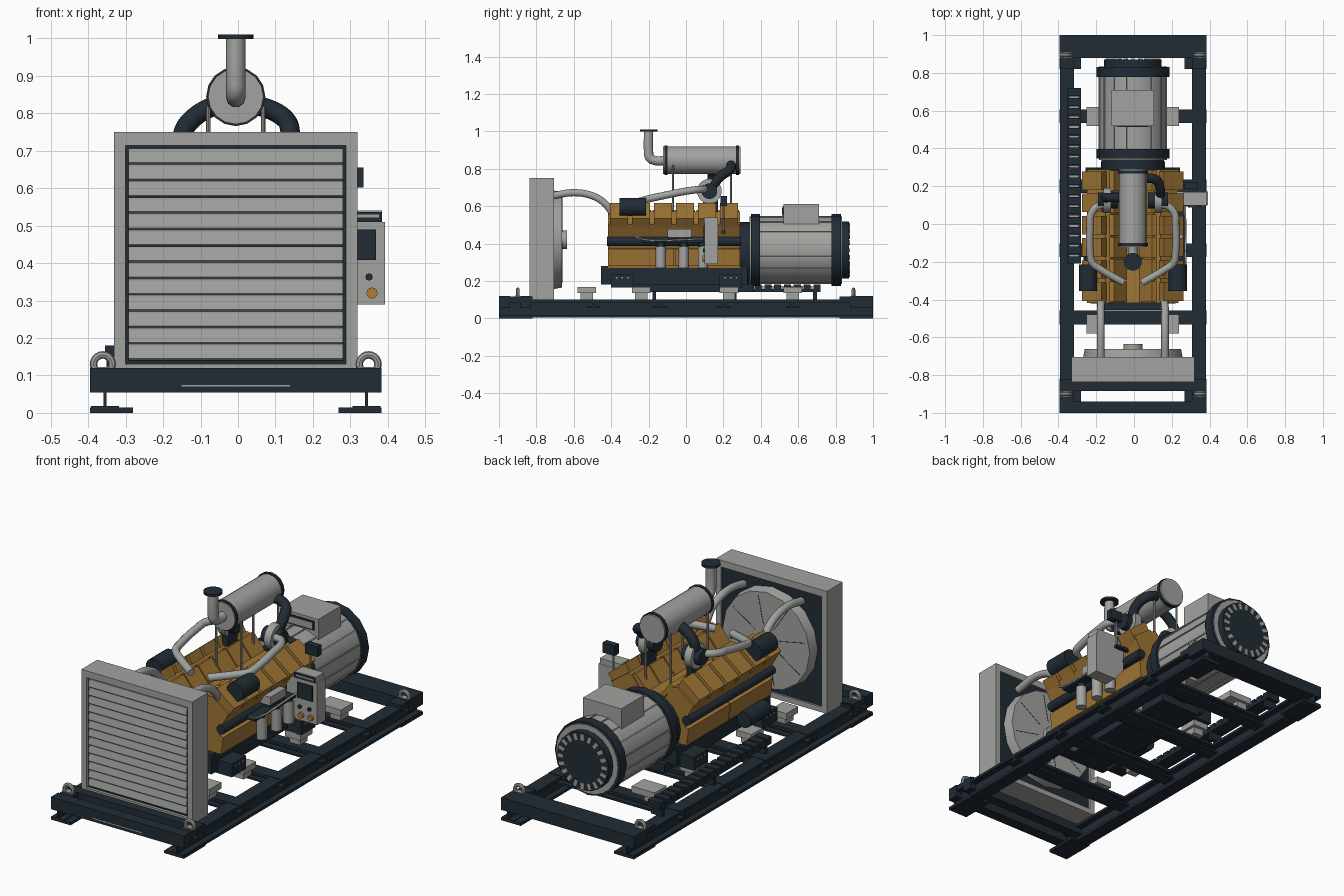
import bpy, bmesh, math
from mathutils import Vector, Matrix

CX = -0.006  # skid centre line; the control panel overhangs on +x


def material(name, rgb):
    m = bpy.data.materials.new(name)
    m.diffuse_color = (*rgb, 1)
    return m


GREY = material("light_grey", (0.36, 0.37, 0.35))
DARK = material("dark_blue", (0.015, 0.025, 0.036))
TAN = material("ochre", (0.35, 0.18, 0.035))
ORANGE = material("orange", (0.45, 0.20, 0.03))


def finish(name, bm, mat, smooth=False):
    bmesh.ops.recalc_face_normals(bm, faces=bm.faces)
    me = bpy.data.meshes.new(name)
    bm.to_mesh(me)
    bm.free()
    me.materials.append(mat)
    ob = bpy.data.objects.new(name, me)
    bpy.context.collection.objects.link(ob)
    ob.location.x = CX
    if smooth:
        bpy.ops.object.select_all(action='DESELECT')
        ob.select_set(True)
        bpy.context.view_layer.objects.active = ob
        bpy.ops.object.shade_smooth_by_angle(angle=math.radians(40))
    return ob


def boxes(name, mat, *bounds):
    """One object from boxes given as x0, x1, y0, y1, z0, z1."""
    bm = bmesh.new()
    for x0, x1, y0, y1, z0, z1 in bounds:
        mx = Matrix.LocRotScale(((x0 + x1) / 2, (y0 + y1) / 2, (z0 + z1) / 2), None,
                                (abs(x1 - x0), y1 - y0, z1 - z0))
        bmesh.ops.create_cube(bm, size=1, matrix=mx)
    return finish(name, bm, mat)


def cyl(name, mat, p0, p1, r, sides=16, r2=None):
    p0, p1 = Vector(p0), Vector(p1)
    d = p1 - p0
    bm = bmesh.new()
    mx = Matrix.Translation((p0 + p1) / 2) @ d.to_track_quat('Z', 'Y').to_matrix().to_4x4()
    bmesh.ops.create_cone(bm, cap_ends=True, segments=sides, radius1=r,
                          radius2=r if r2 is None else r2, depth=d.length, matrix=mx)
    return finish(name, bm, mat, True)


def prism(name, mat, profile, spans, s=1):
    """Extrude an x-z profile along each y span; s = -1 mirrors it."""
    bm = bmesh.new()
    for y0, y1 in spans:
        f = bm.faces.new([bm.verts.new((s * x, y0, z)) for x, z in profile])
        ext = bmesh.ops.extrude_face_region(bm, geom=[f])
        vs = [v for v in ext['geom'] if isinstance(v, bmesh.types.BMVert)]
        bmesh.ops.translate(bm, verts=vs, vec=(0, y1 - y0, 0))
    return finish(name, bm, mat)


def tube(name, mat, pts, r):
    cu = bpy.data.curves.new(name, 'CURVE')
    cu.dimensions = '3D'
    cu.bevel_depth, cu.bevel_resolution, cu.resolution_u = r, 3, 6
    cu.use_fill_caps = True
    sp = cu.splines.new('BEZIER')
    sp.bezier_points.add(len(pts) - 1)
    for bp, p in zip(sp.bezier_points, pts):
        bp.co = p
        bp.handle_left_type = bp.handle_right_type = 'AUTO'
    cu.materials.append(mat)
    ob = bpy.data.objects.new(name, cu)
    bpy.context.collection.objects.link(ob)
    ob.location.x = CX
    bpy.ops.object.select_all(action='DESELECT')
    ob.select_set(True)
    bpy.context.view_layer.objects.active = ob
    bpy.ops.object.convert(target='MESH')
    bpy.ops.object.shade_smooth_by_angle(angle=math.radians(40))


# Skid: I-beam rails, end beams, cross members, feet and lifting eyes
for s in (-1, 1):
    a, b = sorted((s * 0.312, s * 0.386))
    boxes("skid_rail", DARK, (a, b, -1, 1, 0.086, 0.1), (a, b, -1, 1, 0.004, 0.018),
          (s * 0.345, s * 0.353, -1, 1, 0.01, 0.09))
    for y in (-1, 0.82):
        boxes("foot_plate", DARK, (s * 0.274, s * 0.389, y, y + 0.18, 0, 0.014))
        boxes("rail_cap", DARK, (a, b, y, y + 0.18, 0.098, 0.116))
    for y in (-0.9, 0.895):
        bpy.ops.mesh.primitive_torus_add(major_radius=0.025, minor_radius=0.01, major_segments=20,
                                         minor_segments=8, location=(CX + s * 0.355, y, 0.13),
                                         rotation=(math.pi / 2, 0, 0))
        eye = bpy.context.object
        eye.name = "lifting_eye"
        eye.data.materials.append(GREY)
        bpy.ops.object.shade_smooth_by_angle()
        boxes("eye_base", GREY, (s * 0.325, s * 0.385, y - 0.013, y + 0.013, 0.1, 0.122))
boxes("front_beam", DARK, (-0.389, 0.389, -1, -0.94, 0.055, 0.12), (-0.389, 0.389, -0.885, -0.83, 0.055, 0.12))
boxes("beam_strip", GREY, (-0.145, 0.145, -1.001, -0.99, 0.07, 0.075))
boxes("rear_beam", DARK, (-0.389, 0.389, 0.88, 1, 0.055, 0.12))
for y in (-0.495, -0.14, 0.2, 0.57):
    boxes("cross_member", DARK, (-0.386, 0.386, y - 0.036, y + 0.036, 0.088, 0.102),
          (-0.389, 0.389, y - 0.036, y + 0.036, 0.056, 0.066), (-0.386, 0.386, y - 0.008, y + 0.008, 0.06, 0.095))

# Vibration mounts
for s in (-1, 1):
    for y, x in ((-0.53, 0.155), (-0.24, 0.155), (0.23, 0.155), (0.57, 0.11)):
        boxes("mount_pad", GREY, (s * x, s * 0.245, y - 0.05, y + 0.05, 0.135, 0.168),
              (s * 0.17, s * 0.23, y - 0.033, y + 0.033, 0.1, 0.135))

# Radiator: frame, core, louvres, shroud and fan hub
X, Z0, Z1, F = 0.325, 0.102, 0.75, -0.837
boxes("radiator_frame", GREY, (-X, -0.295, F, -0.705, Z0, Z1), (0.295, X, F, -0.705, Z0, Z1),
      (-0.295, 0.295, F, -0.705, 0.714, Z1), (-0.295, 0.295, F, -0.705, Z0, 0.13))
boxes("radiator_core", DARK, (-0.295, 0.295, -0.822, -0.715, 0.13, 0.715))
for i in range(13):
    z = 0.14 + i * 0.0436
    bm = bmesh.new()
    prof = [(-0.815, z), (-0.828, z), (-0.834, z + 0.005), (-0.828, z + 0.038), (-0.828, z + 0.0434), (-0.815, z + 0.0434)]
    f = bm.faces.new([bm.verts.new((-0.287, y, zz)) for y, zz in prof])
    ext = bmesh.ops.extrude_face_region(bm, geom=[f])
    bmesh.ops.translate(bm, verts=[v for v in ext['geom'] if isinstance(v, bmesh.types.BMVert)], vec=(0.574, 0, 0))
    finish("louvre", bm, GREY)
cyl("fan_shroud", GREY, (0, -0.716, 0.42), (0, -0.662, 0.42), 0.265, 16, 0.255)
cyl("fan_hub", GREY, (0, -0.67, 0.42), (0, -0.635, 0.42), 0.05)
for i in range(8):  # thin slots between the fan blades
    slot = boxes("fan_slot", DARK, (0.08, 0.235, -0.001, 0.001, -0.0015, 0.0015))
    slot.location = (CX, -0.662, 0.42)
    slot.rotation_euler.y = i * math.tau / 8 + 0.2

# Engine: block, sump, twin banks of heads with separate covers
Y0, Y1 = -0.417, 0.288
prism("engine_block", TAN, [(-0.17, 0.27), (0.17, 0.27), (0.19, 0.38), (0.16, 0.46), (0.05, 0.47),
                            (-0.05, 0.47), (-0.16, 0.46), (-0.19, 0.38)], [(Y0, Y1)])
boxes("block_valley", TAN, (-0.05, 0.05, Y0, Y1, 0.46, 0.5))
boxes("oil_pan", DARK, (-0.17, 0.17, -0.455, 0.33, 0.18, 0.28), (-0.12, 0.12, -0.28, 0.36, 0.14, 0.185))
step = (Y1 - Y0) / 6
spans = [(Y0 + i * step + 0.01, Y0 + (i + 1) * step - 0.01) for i in range(6)]
inner_spans = [(a - 0.006, b + 0.006) for a, b in spans]
for s in (-1, 1):
    prism("cylinder_bank", TAN, [(0.04, 0.45), (0.115, 0.565), (0.145, 0.572), (0.242, 0.502), (0.195, 0.42),
                                 (0.16, 0.4)], [(Y0, Y1)], s)
    prism("valve_cover", TAN, [(0.135, 0.56), (0.165, 0.617), (0.268, 0.535), (0.233, 0.485)], spans, s)
    prism("inner_head", TAN, [(0.04, 0.47), (0.035, 0.5), (0.1, 0.58), (0.125, 0.57)], inner_spans, s)
    prism("side_skirt", TAN, [(0.15, 0.28), (0.2, 0.28), (0.21, 0.37), (0.15, 0.39)],
          [(Y0, -0.065), (-0.06, Y1)], s)
    cyl("side_manifold", DARK, (s * 0.2, Y0 - 0.005, 0.412), (s * 0.2, Y1 + 0.005, 0.412), 0.025)
    for y in (-0.34, 0.24):
        boxes("engine_bracket", DARK, (s * 0.15, s * 0.25, y - 0.06, y + 0.06, 0.165, 0.235))
        boxes("bracket_bolts", GREY, *[(s * 0.245, s * 0.253, y + d - 0.004, y + d + 0.004, 0.212, 0.22)
                                       for d in (-0.03, 0, 0.03)])
    # Coolant hose, air canister, charge pipe and turbo on each side
    tube("coolant_hose", GREY, [(s * 0.17, -0.715, 0.655), (s * 0.17, -0.6, 0.672), (s * 0.17, -0.5, 0.655),
                                (s * 0.17, -0.44, 0.62), (s * 0.165, -0.39, 0.56)], 0.02)
    cyl("air_canister", DARK, (s * 0.237, -0.355, 0.595), (s * 0.237, -0.215, 0.595), 0.049)
    tube("charge_pipe", GREY, [(s * 0.15, 0.1, 0.69), (s * 0.185, 0.095, 0.69), (s * 0.222, 0.05, 0.687),
                               (s * 0.226, 0.0, 0.68), (s * 0.226, -0.15, 0.65), (s * 0.215, -0.205, 0.638),
                               (s * 0.17, -0.24, 0.628), (s * 0.05, -0.31, 0.605)], 0.02)
    cyl("turbo_housing", GREY, (s * 0.115, 0.125, 0.68), (s * 0.155, 0.125, 0.68), 0.066, 20)
    cyl("turbo_core", DARK, (s * 0.08, 0.125, 0.68), (s * 0.185, 0.125, 0.68), 0.042)
    boxes("turbo_stand", DARK, (s * 0.115, s * 0.15, 0.09, 0.17, 0.55, 0.65))
    for y in (-0.07, 0.24):
        cyl("muffler_post", GREY, (s * 0.073, y, 0.52), (s * 0.073, y, 0.82), 0.006, 8)
tube("exhaust_elbow_right", DARK, [(0.138, 0.14, 0.7), (0.145, 0.18, 0.755), (0.12, 0.235, 0.795),
                                   (0.05, 0.24, 0.825)], 0.026)
tube("exhaust_elbow_left", DARK, [(-0.14, 0.135, 0.69), (-0.14, 0.14, 0.75), (-0.11, 0.14, 0.79),
                                  (-0.05, 0.14, 0.825)], 0.026)

# Muffler and stack
cyl("muffler", GREY, (0, -0.122, 0.845), (0, 0.292, 0.845), 0.074, 16)
for y in (-0.108, 0.275):
    cyl("muffler_band", DARK, (0, y - 0.008, 0.845), (0, y + 0.008, 0.845), 0.079, 16)
tube("exhaust_stack", GREY, [(0, -0.1, 0.845), (0, -0.17, 0.845), (0, -0.194, 0.86), (0, -0.2, 0.89),
                             (0, -0.2, 1.0)], 0.026)
cyl("stack_flange", DARK, (0, -0.2, 0.998), (0, -0.2, 1.01), 0.047)

# Generator: coupling, body, rings, ribs, vented end and terminal box
ZG = 0.365
cyl("coupling", DARK, (0, 0.28, 0.35), (0, 0.36, 0.35), 0.165)
cyl("generator_body", GREY, (0, 0.34, ZG), (0, 0.835, ZG), 0.18, 24)
for y0, y1 in ((0.348, 0.396), (0.778, 0.83)):
    cyl("generator_ring", DARK, (0, y0, ZG), (0, y1, ZG), 0.193, 16)
for i in range(16):
    rib = boxes("generator_rib", GREY, (0.17, 0.184, 0.395, 0.78, -0.003, 0.003))
    rib.location.z = ZG
    rib.rotation_euler.y = (i + 0.5) * math.tau / 16
cyl("end_cover", DARK, (0, 0.82, ZG), (0, 0.872, ZG), 0.152, 20)
for i in range(20):
    vent = boxes("end_vent", GREY, (0.112, 0.145, 0.86, 0.876, -0.009, 0.009))
    vent.location.z = ZG
    vent.rotation_euler.y = i * math.tau / 20
boxes("terminal_box", GREY, (-0.112, 0.112, 0.52, 0.71, 0.5, 0.612))
boxes("terminal_window", DARK, (-0.09, 0.09, 0.515, 0.521, 0.548, 0.597))
boxes("terminal_cover", GREY, (-0.08, 0.08, 0.513, 0.52, 0.556, 0.589))

# Oil filters, shelf and starter
for y in (-0.135, -0.012, 0.09):
    cyl("oil_filter", GREY, (0.24, y, 0.27), (0.24, y, 0.385), 0.027)
    cyl("filter_cap", DARK, (0.24, y, 0.385), (0.24, y, 0.41), 0.02)
boxes("filter_shelf", DARK, (0.19, 0.275, -0.24, 0.12, 0.405, 0.42))
boxes("filter_head", GREY, (0.19, 0.265, -0.1, 0.03, 0.435, 0.478))
boxes("filter_head_base", DARK, (0.19, 0.26, -0.095, 0.025, 0.42, 0.435))
tube("fuel_line", GREY, [(0.27, -0.28, 0.445), (0.277, -0.24, 0.425), (0.277, 0.1, 0.425)], 0.005)
cyl("starter", DARK, (-0.22, -0.33, 0.25), (-0.22, -0.16, 0.25), 0.042)

# Control panel with screen, buttons and knobs, plus gauge box
panel = [(0.22, 0.36), (0.275, 0.29), (0.399, 0.29), (0.399, 0.51), (0.22, 0.51)]
prism("control_panel", GREY, panel, [(0.1, 0.172)])
boxes("panel_hood", GREY, (0.268, 0.391, 0.1, 0.17, 0.51, 0.54))
boxes("panel_hood_face", DARK, (0.268, 0.39, 0.095, 0.1, 0.51, 0.537))
boxes("panel_label", GREY, (0.28, 0.382, 0.093, 0.0955, 0.522, 0.53))
boxes("panel_screen", DARK, (0.285, 0.374, 0.094, 0.101, 0.408, 0.49))
for x in (0.356, 0.3):
    cyl("panel_button", DARK, (x, 0.101, 0.363), (x, 0.09, 0.363), 0.01, 8)
    cyl("panel_knob", ORANGE, (x + 0.008, 0.101, 0.32), (x + 0.008, 0.088, 0.32), 0.015, 12)
boxes("panel_arm", GREY, (0.18, 0.24, 0.12, 0.15, 0.44, 0.46))
boxes("gauge_box", DARK, (0.27, 0.341, 0.185, 0.22, 0.602, 0.655))
cyl("gauge_stem", GREY, (0.29, 0.2, 0.46), (0.29, 0.2, 0.605), 0.005, 8)
boxes("stem_arm", DARK, (0.19, 0.295, 0.19, 0.21, 0.455, 0.47))

# Cable tray with teeth along the left rail
boxes("cable_tray", DARK, (-0.349, -0.274, -0.21, 0.72, 0.142, 0.158),
      *[(-0.349, -0.274, -0.21 + i * 0.0524, -0.172 + i * 0.0524, 0.155, 0.18) for i in range(18)])
boxes("tray_clips", GREY, *[(-0.338, -0.284, -0.172 + i * 0.0524, -0.161 + i * 0.0524, 0.155, 0.172) for i in range(17)])
boxes("tray_legs", DARK, *[(-0.345, -0.28, y, y + 0.02, 0.1, 0.145) for y in (-0.18, 0.25, 0.68)])
